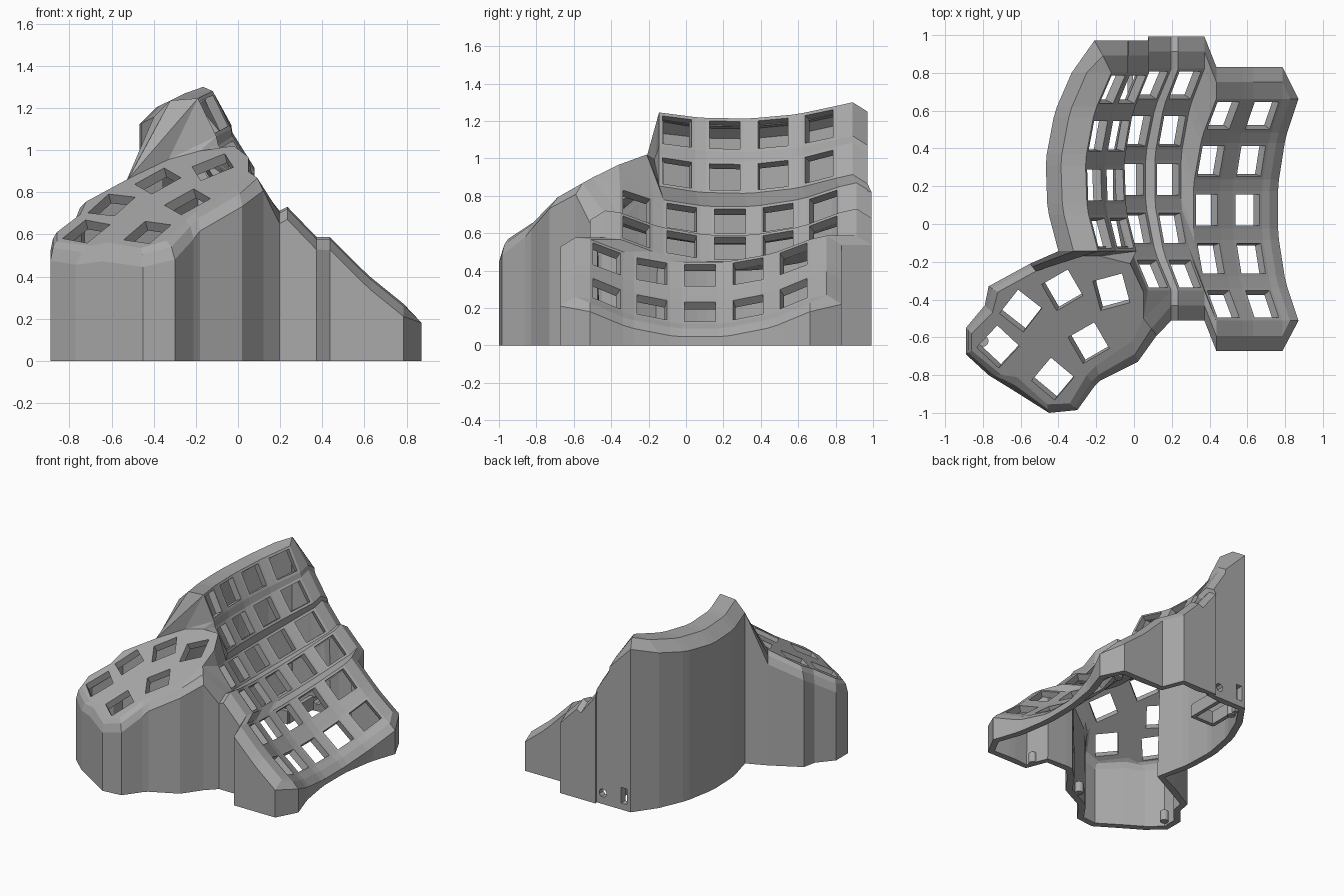
import bpy, bmesh, math
from mathutils import Vector, Matrix
from mathutils.geometry import delaunay_2d_cdt

if "Cube" in bpy.data.objects:
    bpy.data.objects.remove(bpy.data.objects["Cube"])

grey = bpy.data.materials.new("grey plastic")
grey.diffuse_color = (0.4, 0.4, 0.4, 1)
grey.use_nodes = True
grey.node_tree.nodes["Principled BSDF"].inputs["Base Color"].default_value = grey.diffuse_color

# key columns: x, y, z of the lowest point, sideways slope, first row, angle shift
COLS = [(-.21, .25, 1.125, 64, -1, -.04), (-.10, .25, .90, 58, -1, -.04),
        (.00, .235, .665, 52, -2, 0), (.18, .235, .52, 46, -2, 0),
        (.385, .075, .375, 45, -2, 0), (.60, .075, .18, 39, -2, 0)]
RADIUS, PITCH, PLATE, HOLE = 1.06, .245, .10, .082

# thumb pad edge (x, y) and matching wall line (x, y)
THUMB = [(.05, -.50, .12, -.59), (-.01, -.62, .02, -.73), (-.20, -.75, -.18, -.83),
         (-.25, -.80, -.21, -.86), (-.34, -.95, -.30, -.985), (-.46, -.955, -.45, -1.0),
         (-.62, -.81, -.64, -.88), (-.70, -.80, -.77, -.80), (-.86, -.67, -.89, -.69),
         (-.86, -.58, -.89, -.55), (-.75, -.47, -.79, -.43), (-.72, -.36, -.77, -.33),
         (-.52, -.25, -.55, -.21)]
PAD_BACK = [(-.33, -.17), (-.18, -.17), (-.02, -.21), (.05, -.36)]
# thumb keys: x, y, turn in degrees
THUMB_KEYS = [(-.60, -.46, -38), (-.38, -.35, 30), (-.12, -.36, 15),
              (-.72, -.65, -43), (-.24, -.63, 30), (-.43, -.82, -40)]

bm = bmesh.new()
cache = {}


def vert(p):
    key = tuple(round(c, 4) for c in p)
    if key not in cache:
        cache[key] = bm.verts.new(p)
    return cache[key]


def face(*pts):
    vs = []
    for p in pts:
        v = vert(p)
        if v not in vs:
            vs.append(v)
    if len(vs) > 2 and not bm.faces.get(vs):
        bm.faces.new(vs)


def key_point(c, k, sx, sy, half=PLATE):
    x, y, z, slope, _, shift = COLS[c]
    a, t = math.radians(slope), k * PITCH + shift
    down = Vector((math.cos(a), 0, -math.sin(a)))
    normal = Vector((math.sin(a), 0, math.cos(a)))
    along = Vector((0, math.cos(t), 0)) + normal * math.sin(t)
    centre = Vector((x, y + RADIUS * math.sin(t), z)) + normal * RADIUS * (1 - math.cos(t))
    return centre + down * sx * half + along * sy * half


def edge_rows(c):
    return [(k, s) for k in range(COLS[c][4], 3) for s in (-1, 1)]


def pad(x, y):
    return Vector((x, y, 1.129 + .273 * x + .49 * y))


# key plates with open sockets, and webs along each column
CORNERS = [(-1, -1), (1, -1), (1, 1), (-1, 1)]
for c in range(6):
    for k in range(COLS[c][4], 3):
        for i in range(4):
            p, q = CORNERS[i], CORNERS[(i + 1) % 4]
            face(key_point(c, k, *p), key_point(c, k, *q),
                 key_point(c, k, *q, HOLE), key_point(c, k, *p, HOLE))
        if k < 2:
            face(key_point(c, k, -1, 1), key_point(c, k, 1, 1),
                 key_point(c, k + 1, 1, -1), key_point(c, k + 1, -1, -1))

# steps between neighbouring columns
for c in range(5):
    rows = edge_rows(c if COLS[c][4] > COLS[c + 1][4] else c + 1)
    for (k, s), (m, t) in zip(rows, rows[1:]):
        face(key_point(c, k, 1, s), key_point(c, m, 1, t),
             key_point(c + 1, m, -1, t), key_point(c + 1, k, -1, s))

# flat thumb pad with six turned sockets
outline = [(t[0], t[1]) for t in THUMB] + PAD_BACK
coords = [Vector(p) for p in outline]
edges = [(i, (i + 1) % len(outline)) for i in range(len(outline))]
for x, y, turn in THUMB_KEYS:
    n = len(coords)
    rot = Matrix.Rotation(math.radians(turn), 2)
    coords += [Vector((x, y)) + rot @ (Vector(p) * .08) for p in CORNERS]
    edges += [(n + i, n + (i + 1) % 4) for i in range(4)]
flat = delaunay_2d_cdt(coords, edges, [], 1, 1e-5)


def in_socket(p):
    for x, y, turn in THUMB_KEYS:
        d = Matrix.Rotation(math.radians(-turn), 2) @ (p - Vector((x, y)))
        if max(abs(d.x), abs(d.y)) < .08:
            return True
    return False


for tri in flat[2]:
    pts = [flat[0][i] for i in tri]
    if not in_socket(sum(pts, Vector((0, 0))) / 3):
        face(*[pad(*p) for p in pts])

# bridge between the thumb pad and the key columns
a = [key_point(c, -1, s, -1) for c in (0, 1) for s in (-1, 1)]
m = [key_point(2, -1, -1, -1), key_point(2, -2, -1, 1),
     key_point(2, -2, -1, -1), key_point(2, -2, 1, -1)]
b = [pad(*p) for p in PAD_BACK]
first, last = pad(*THUMB[0][:2]), pad(*THUMB[-1][:2])
for f in [(last, a[0], b[0]), (b[0], a[0], a[1]), (b[0], a[1], b[1]), (b[1], a[1], a[2]),
          (b[1], a[2], a[3]), (b[1], a[3], b[2]), (b[2], a[3], m[0]), (b[2], m[0], m[1]),
          (b[2], m[1], b[3]), (b[3], m[1], m[2]), (b[3], m[2], first), (first, m[2], m[3])]:
    face(*f)

# perimeter: top edge, shoulder and wall line, clockwise from the left side
ring = []


def rim(top, shoulder, wall):
    ring.append((top, top + Vector(shoulder), top + Vector(wall)))


for k, s in edge_rows(0):
    rim(key_point(0, k, -1, s), (-.13, 0, -.01), (-.21, 0, -.09))
for c in range(6):
    for s in (-1, 1):
        dx = -.09 if (c, s) == (0, -1) else 0
        rim(key_point(c, 2, s, 1), (dx / 2, .09, .02), (dx, .17, -.03))
for k, s in reversed(edge_rows(5)):
    rim(key_point(5, k, 1, s), (.04, 0, -.025), (.085, 0, -.07))
for c in (5, 4, 3, 2):
    for s in (1, -1):
        if (c, s) != (2, -1):
            rim(key_point(c, -2, s, -1), (0, -.08, .01), (0, -.16, -.04))
for tx, ty, ox, oy in THUMB:
    dx, dy = ox - tx, oy - ty
    rim(pad(tx, ty), (dx * .6, dy * .6, -.03), (dx, dy, -.09))


def ground(p):
    return Vector((p.x, p.y, 0))


# outer wall, with a cable slot and a round jack opening at the back
for i, (t0, s0, w0) in enumerate(ring):
    t1, s1, w1 = ring[(i + 1) % len(ring)]
    face(t0, t1, s1, s0)
    face(s0, s1, w1, w0)
    g0, g1 = ground(w0), ground(w1)
    if i not in (8, 10):
        face(w0, w1, g1, g0)
        continue
    quad = [g0, g1, w1, w0]
    way = (g1 - g0).normalized()
    if i == 8:
        mid, hole = g0 + way * .055 + Vector((0, 0, .11)), [
            (-.025, -.06), (.025, -.06), (.025, .06), (-.025, .06)]
        loop = [mid + way * u + Vector((0, 0, v)) for u, v in hole for _ in (0, 1)]
    else:
        mid = (g0 + g1) / 2 + Vector((0, 0, .085))
        angles = [math.radians(202.5 + 45 * j) for j in range(8)]
        loop = [mid + way * .032 * math.cos(q) + Vector((0, 0, .032 * math.sin(q))) for q in angles]
    for j in range(4):
        face(quad[j], loop[2 * j], loop[2 * j + 1])
        face(quad[j], quad[(j + 1) % 4], loop[(2 * j + 2) % 8], loop[2 * j + 1])

bmesh.ops.recalc_face_normals(bm, faces=bm.faces)
leftmost = min(bm.faces, key=lambda f: f.calc_center_median().x)
if leftmost.normal.x > 0:
    bmesh.ops.reverse_faces(bm, faces=bm.faces)


def finish(name, mesh_bm):
    me = bpy.data.meshes.new(name)
    mesh_bm.to_mesh(me)
    mesh_bm.free()
    ob = bpy.data.objects.new(name, me)
    bpy.context.collection.objects.link(ob)
    me.materials.append(grey)
    return ob


case = finish("case_shell", bm)
shell = case.modifiers.new("thickness", 'SOLIDIFY')
shell.thickness = .05
shell.offset = -1

# screw posts inside the bottom edge
for i, (x, y) in enumerate([(-.80, -.62), (.44, -.59), (.75, .72), (-.20, .83), (-.08, -.70)]):
    post = bmesh.new()
    bmesh.ops.create_cone(post, cap_ends=True, segments=16, radius1=.03, radius2=.03, depth=.08,
                          matrix=Matrix.Translation((x, y, .04)))
    finish("screw_post_%d" % i, post)

# controller holder behind the cable slot
for name, x, y, sx, sy in [("holder_left", -.20, .76, .03, .26), ("holder_right", -.02, .78, .03, .30),
                           ("holder_end", -.11, .63, .20, .03)]:
    box = bmesh.new()
    bmesh.ops.create_cube(box, size=1, matrix=Matrix.Translation((x, y, .06))
                          @ Matrix.Diagonal((sx, sy, .10, 1)))
    finish(name, box)
